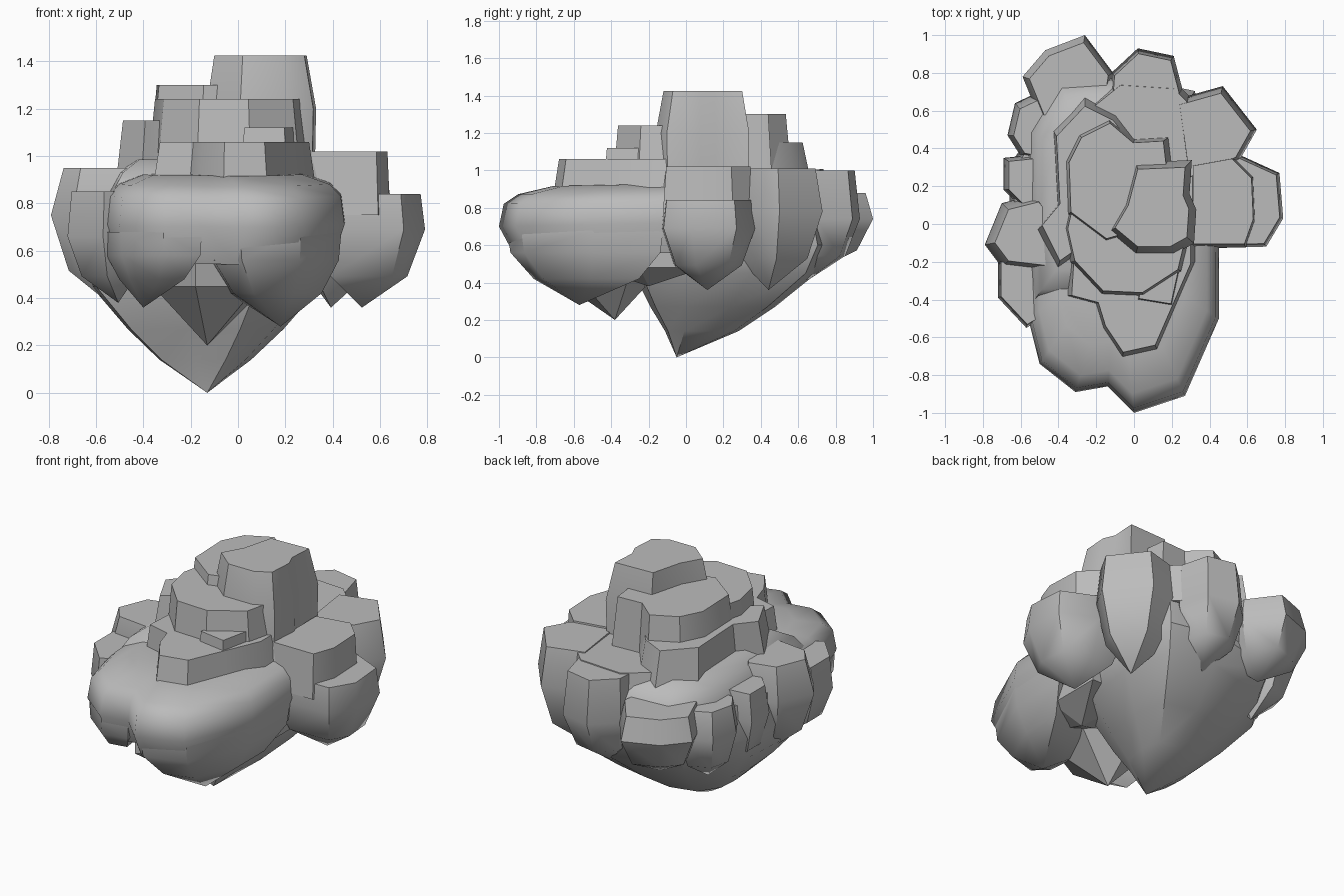
import bpy, bmesh, math
from mathutils import Vector

cube = bpy.data.objects.get("Cube")
if cube:
    bpy.data.objects.remove(cube, do_unlink=True)

stone = bpy.data.materials.new("grey_stone")
stone.use_nodes = True
GREY = (.5, .5, .5, 1)
stone.diffuse_color = GREY
stone.node_tree.nodes["Principled BSDF"].inputs["Base Color"].default_value = GREY


def loft(name, outline, levels, centre, tip=None, tilt=0, angle=38):
    """Skin scaled copies of an outline, from the lowest level to the highest.
    Each level is (height, scale about centre); tip closes the bottom to a point."""
    bm = bmesh.new()
    c = Vector(centre)
    rings = []
    for z, scale in levels:
        ring = []
        for p in outline:
            q = c + (Vector(p) - c) * scale
            ring.append(bm.verts.new((q.x, q.y, z + tilt * q.y)))
        rings.append(ring)
    n = len(outline)
    for low, high in zip(rings, rings[1:]):
        for i in range(n):
            j = (i + 1) % n
            bm.faces.new((low[i], low[j], high[j], high[i]))
    bm.faces.new(rings[-1])
    if tip:
        point = bm.verts.new(tip)
        for i in range(n):
            bm.faces.new((rings[0][(i + 1) % n], rings[0][i], point))
    else:
        bm.faces.new(rings[0][::-1])
    bmesh.ops.recalc_face_normals(bm, faces=bm.faces)
    mesh = bpy.data.meshes.new(name)
    bm.to_mesh(mesh)
    bm.free()
    mesh.materials.append(stone)
    obj = bpy.data.objects.new(name, mesh)
    bpy.context.collection.objects.link(obj)
    bpy.ops.object.select_all(action='DESELECT')
    obj.select_set(True)
    bpy.context.view_layer.objects.active = obj
    bpy.ops.object.shade_smooth_by_angle(angle=math.radians(angle))
    return obj


def middle(outline):
    return sum((Vector(p) for p in outline), Vector((0, 0))) / len(outline)


def boulder(name, outline, top, belly, bottom, inset=.87):
    """Rock bulging at belly height, narrowing to the top and to a low point."""
    c = middle(outline) * .9
    loft(name, outline, [(belly * .4 + bottom * .6, .72), (belly, 1), (top, inset)],
         c, tip=(c.x, c.y, bottom))


def ledge(name, outline, base, top, flare=1.06, tilt=0):
    """Terrace with sloping walls that widen toward the base."""
    loft(name, outline, [(base, flare), (top, .94)], middle(outline), tilt=tilt, angle=30)


# Rounded main mass
body = [(.46, .1), (.45, -.15), (.45, -.5), (.27, -.91), (0, -1), (-.14, -.86),
        (-.31, -.89), (-.5, -.74), (-.56, -.5), (-.57, 0), (-.56, .5),
        (-.38, .75), (-.1, .78), (.2, .74), (.4, .5)]
loft("main_rock", body,
     [(.56, .9), (.72, 1), (.84, .97), (.89, .88), (.93, .66)],
     (-.08, -.15), tilt=.02, angle=60)

# Smooth shoulder rising along the right side
loft("right_shoulder",
     [(-.54, -.42), (-.57, 0), (-.56, .5), (-.4, .76), (-.1, .78), (0, .3), (-.2, -.4)],
     [(.72, 1), (.85, .97), (.93, .87), (.985, .7)], (-.13, .15), angle=60)

# Hanging lobes under the front
loft("front_left_lobe",
     [(-.13, -.86), (0, -.98), (.27, -.9), (.45, -.5), (.45, -.1), (.1, -.2), (-.16, -.5)],
     [(.42, .64), (.56, .91), (.68, .95)], (.18, -.52), tip=(.18, -.57, .28), angle=45)
loft("front_right_lobe",
     [(-.14, -.86), (-.31, -.89), (-.5, -.74), (-.57, -.5), (-.55, -.2), (-.2, -.45)],
     [(.48, .64), (.58, .92), (.68, .95)], (-.38, -.55), tip=(-.4, -.54, .36), angle=45)

# Lower cone and hanging spikes
core = [(-.62, 0), (-.6, -.28), (-.25, -.26), (.08, -.24), (.29, -.02), (.35, .35),
        (.28, .64), (0, .7), (-.4, .6), (-.6, .3)]
loft("lower_cone", core, [(.14, .4), (.27, .68), (.45, 1), (.6, 1.1), (.8, 1.04)],
     (-.14, 0), tip=(-.13, -.05, 0), angle=30)
loft("front_spike", [(-.36, -.35), (-.18, -.74), (.08, -.6), (.12, -.3), (-.15, -.15)],
     [(.45, 1), (.62, 1)], (-.13, -.4), tip=(-.13, -.38, .2), angle=15)
loft("left_underside", [(0, -.3), (.2, -.5), (.38, -.25), (.38, .1), (.05, .1)],
     [(.48, 1), (.6, 1.05)], (.2, -.2), tip=(.21, -.2, .38), angle=15)

# Raised back shelf
ledge("back_shelf",
      [(.44, -.08), (.46, .3), (.4, .5), (.29, .67), (.22, .74), (-.08, .76),
       (-.28, .6), (-.36, .3), (-.36, -.1), (0, -.3)], .75, .995, 1.02, tilt=.015)

# Boulders ringing the mass
boulder("left_boulder", [(.34, -.13), (.7, -.12), (.79, .03), (.77, .27), (.55, .37), (.34, .34)],
        .84, .69, .36, .93)
ledge("left_boulder_cap", [(.3, -.12), (.59, -.12), (.64, .02), (.63, .25), (.52, .36), (.3, .32)],
      .75, 1.02, 1.02)
boulder("back_left_boulder", [(.22, .66), (.47, .73), (.65, .5), (.56, .34), (.28, .22)],
        1.01, .78, .36)
boulder("back_boulder", [(-.12, .8), (.02, .93), (.21, .89), (.26, .7), (.1, .48), (-.14, .52)],
        1, .74, .41, .9)
boulder("back_right_boulder", [(-.59, .78), (-.47, .92), (-.26, 1), (-.11, .8), (-.15, .55), (-.5, .56)],
        .88, .74, .46)
boulder("right_rear_boulder", [(-.67, .47), (-.63, .64), (-.46, .72), (-.34, .5), (-.4, .32), (-.6, .36)],
        .86, .7, .38, .84)
boulder("right_mid_boulder", [(-.69, .35), (-.69, .18), (-.56, .05), (-.34, .2), (-.4, .38)],
        .88, .72, .38)
boulder("right_boulder", [(-.79, -.11), (-.7, .11), (-.5, .16), (-.34, -.05), (-.45, -.26), (-.7, -.23)],
        .95, .75, .36, .8)
boulder("right_front_boulder", [(-.72, -.19), (-.72, -.39), (-.57, -.55), (-.4, -.45), (-.4, -.18)],
        .85, .66, .38, .92)

# Terraces climbing to the summit
ledge("front_terrace",
      [(-.35, -.38), (-.2, -.42), (-.16, -.55), (-.06, -.7), (.12, -.66), (.22, -.43),
       (.32, -.2), (.32, .1), (-.32, .1)], .86, 1.06, 1.03)
ledge("right_terrace",
      [(-.5, -.02), (-.4, .1), (-.42, .48), (-.26, .65), (-.1, .57), (0, .44), (0, 0),
       (-.3, -.15), (-.4, -.22)], .9, 1.15)
ledge("step_block", [(.02, -.4), (.2, -.43), (.25, -.2), (.05, -.2)], .95, 1.12)
ledge("middle_terrace",
      [(-.37, -.02), (-.33, -.2), (-.17, -.37), (.05, -.38), (.25, -.25), (.31, 0),
       (.2, .2), (-.32, .2)], .95, 1.24, 1.03)
ledge("upper_terrace",
      [(-.35, .05), (-.36, .33), (-.29, .47), (-.13, .55), (0, .44), (.17, .45), (.19, .28),
       (.2, 0), (-.15, -.1)], .95, 1.3)
loft("summit",
     [(-.1, -.02), (-.03, .1), (.02, .29), (.27, .3), (.26, .15), (.29, .08), (.28, -.07),
      (.19, -.12), (.02, -.12)],
     [(.9, 1.16), (1.2, 1.19), (1.425, 1)], (.08, .1), angle=35)
